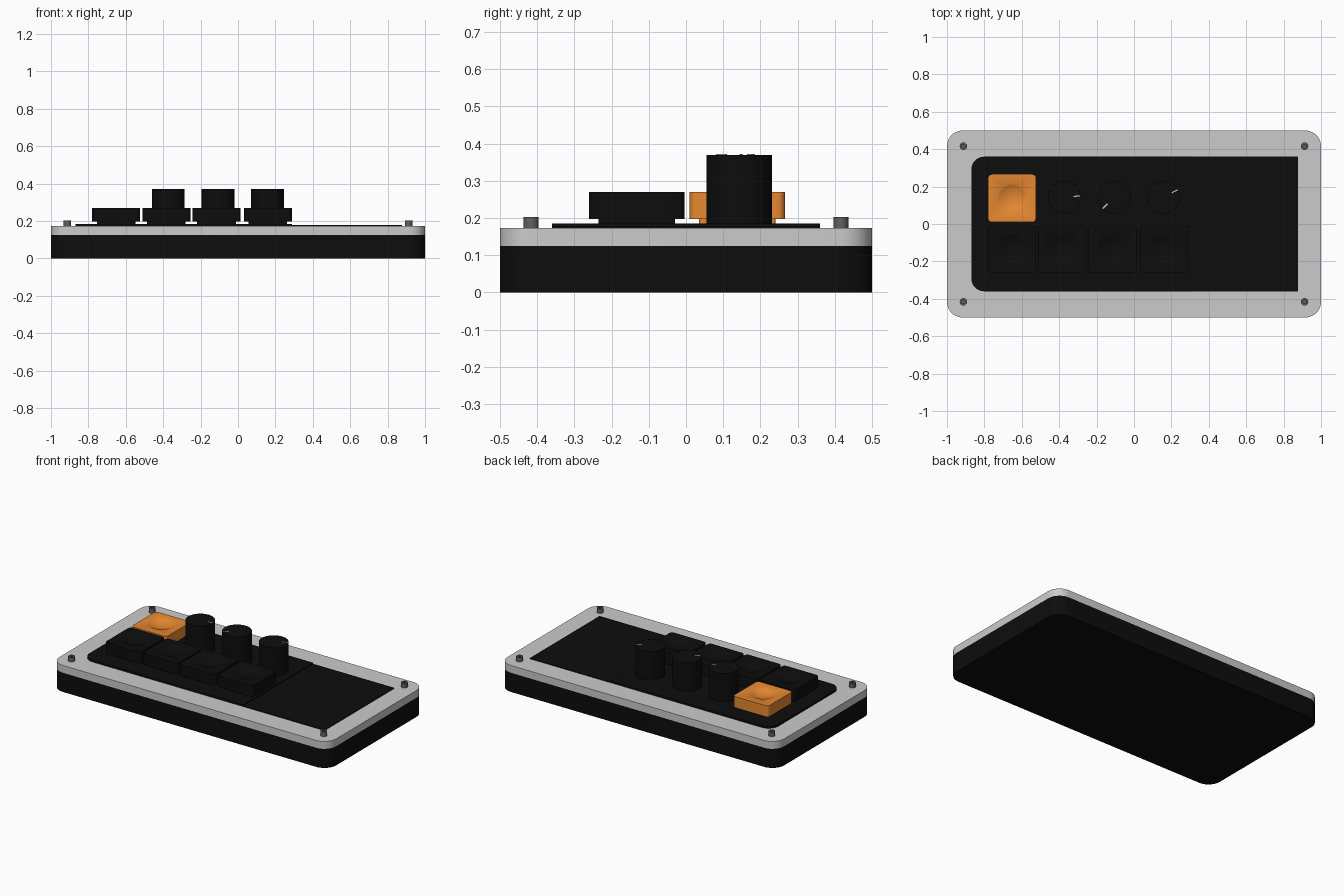
import bpy, bmesh, math
from math import cos, sin, pi

if "Cube" in bpy.data.objects:
    bpy.data.objects.remove(bpy.data.objects["Cube"])


def material(name, rgb):
    m = bpy.data.materials.new(name)
    m.diffuse_color = (*rgb, 1)
    m.use_nodes = True
    m.node_tree.nodes["Principled BSDF"].inputs["Base Color"].default_value = m.diffuse_color
    return m


BLACK = material("black", (0.004, 0.004, 0.004))
ORANGE = material("orange", (0.80, 0.25, 0.03))
STEEL = material("dark_steel", (0.12, 0.12, 0.12))
WHITE = material("white", (0.9, 0.9, 0.9))


def outline(x0, x1, y0, y1, radii, seg=10):
    """Rectangle outline; radii in order right-back, left-back, left-front, right-front."""
    pts = []
    corners = [(x1, y1, -1, -1), (x0, y1, 1, -1), (x0, y0, 1, 1), (x1, y0, -1, 1)]
    for k, ((x, y, sx, sy), r) in enumerate(zip(corners, radii)):
        if r == 0:
            pts.append((x, y))
            continue
        for i in range(seg + 1):
            a = (k + i / seg) * pi / 2
            pts.append((x + sx * r + r * cos(a), y + sy * r + r * sin(a)))
    return pts


def circle(x, y, r, n):
    return [(x + r * cos(2 * pi * i / n), y + r * sin(2 * pi * i / n)) for i in range(n)]


def prism(name, pts, z0, z1, mat=None):
    bm = bmesh.new()
    low = [bm.verts.new((x, y, z0)) for x, y in pts]
    top = [bm.verts.new((x, y, z1)) for x, y in pts]
    bm.faces.new(low[::-1])
    bm.faces.new(top)
    n = len(pts)
    for i in range(n):
        j = (i + 1) % n
        bm.faces.new((low[i], low[j], top[j], top[i]))
    me = bpy.data.meshes.new(name)
    bm.to_mesh(me)
    bm.free()
    ob = bpy.data.objects.new(name, me)
    bpy.context.collection.objects.link(ob)
    if mat:
        me.materials.append(mat)
    return ob


def smooth(ob):
    bpy.ops.object.select_all(action='DESELECT')
    ob.select_set(True)
    bpy.context.view_layer.objects.active = ob
    bpy.ops.object.shade_smooth_by_angle(angle=math.radians(30))


def cut(ob, cutter):
    bpy.ops.object.select_all(action='DESELECT')
    bpy.context.view_layer.objects.active = ob
    mod = ob.modifiers.new("cut", 'BOOLEAN')
    mod.operation = 'DIFFERENCE'
    mod.solver = 'EXACT'
    mod.object = cutter
    bpy.ops.object.modifier_apply(modifier=mod.name)
    bpy.data.objects.remove(cutter)


# Case and top plate
case_shape = outline(-1, 1, -0.5, 0.5, [0.085] * 4)
smooth(prism("case", case_shape, 0, 0.125, BLACK))
smooth(prism("top_plate", case_shape, 0.125, 0.173))

# Key panel (rounded on the left) and flat screen
smooth(prism("key_panel", outline(-0.87, 0.29, -0.36, 0.36, [0, 0.07, 0.07, 0]), 0.17, 0.185, BLACK))
prism("screen", outline(0.29, 0.877, -0.36, 0.36, [0] * 4), 0.17, 0.178, BLACK)

# Corner screws with hex sockets
for sx in (-1, 1):
    for sy in (-1, 1):
        x, y = sx * 0.912, sy * 0.416
        screw = prism("screw", circle(x, y, 0.02, 24), 0.165, 0.203, STEEL)
        cut(screw, prism("socket_cutter", circle(x, y, 0.011, 6), 0.188, 0.22, STEEL))
        smooth(screw)


def key(x, y, mat):
    """Dished keycap on a narrower base."""
    h, b = 0.128, 0.103
    cap = prism("keycap", outline(x - h, x + h, y - h, y + h, [0.02] * 4, 5), 0.197, 0.27, mat)
    r, depth = 0.075, 0.018
    R = (r * r + depth * depth) / (2 * depth)
    bpy.ops.mesh.primitive_uv_sphere_add(segments=48, ring_count=64, radius=R,
                                         location=(x, y, 0.27 - depth + R))
    dish = bpy.context.object
    dish.data.materials.append(mat)
    cut(cap, dish)
    smooth(cap)
    prism("key_base", outline(x - b, x + b, y - b, y + b, [0.01] * 4, 3), 0.18, 0.20, mat)


columns = [-0.652, -0.383, -0.115, 0.16]
for cx in columns:
    key(cx, -0.132, BLACK)
key(columns[0], 0.138, ORANGE)

# Knobs with a thin pointer line at the rim
for cx, deg in zip((-0.373, -0.107, 0.158), (5, 225, 28)):
    cy, r = 0.143, 0.088
    smooth(prism("knob", circle(cx, cy, r, 48), 0.18, 0.37, BLACK))
    line = prism("knob_pointer", outline(0.05, 0.086, -0.003, 0.003, [0] * 4), 0.365, 0.3715, WHITE)
    line.location = (cx, cy, 0)
    line.rotation_euler.z = math.radians(deg)
